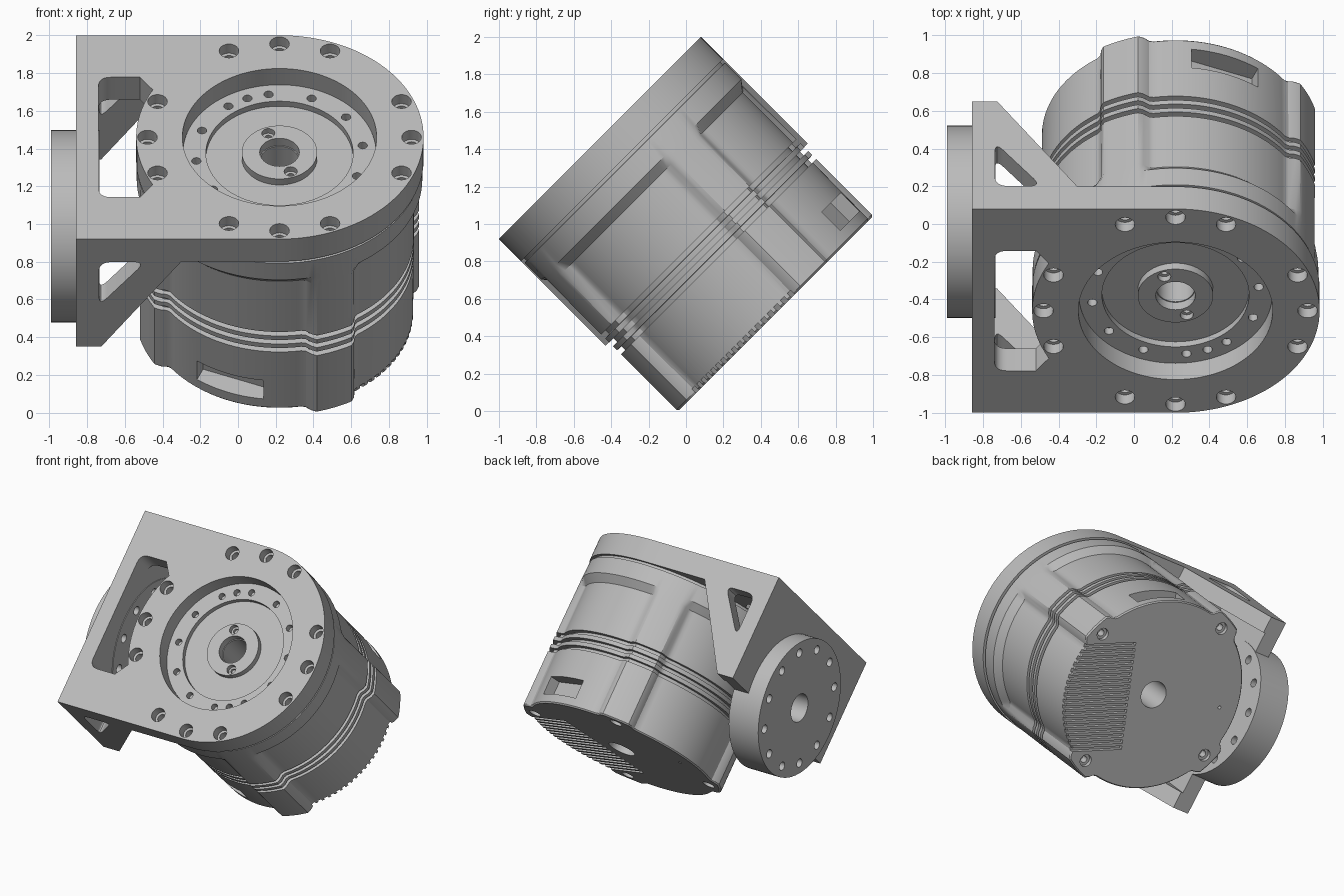
import bpy, bmesh, math
from math import radians, cos, sin, pi
from mathutils import Matrix, Vector

cube = bpy.data.objects.get("Cube")
if cube:
    bpy.data.objects.remove(cube, do_unlink=True)

mat = bpy.data.materials.new("machined grey")
mat.use_nodes = True
GREY = (0.5, 0.5, 0.5, 1)
mat.diffuse_color = GREY
mat.node_tree.nodes["Principled BSDF"].inputs["Base Color"].default_value = GREY

# Parts are drawn around the motor axis (local z), then tipped 45 degrees
TILT = Matrix.Rotation(radians(45), 4, 'X') @ Matrix.Translation((0.22, 0.707, 0))
FRONT, BACK, EDGE = 1.358, 1.19, 0.764
WALL_OUT, WALL_IN = -1.08, -0.96
FLANGE_W = 0.69
LOBES = [22.5 + 90 * k for k in range(4)]


def lobe(angle):
    """1 on a corner rib, 0 between ribs."""
    d = abs((math.degrees(angle) - LOBES[0] + 45) % 90 - 45)
    t = min(max((12.5 - d) / 5, 0), 1)
    return t * t * (3 - 2 * t)


def loft(bm, rows, n=96, move=Matrix()):
    """Rows of (height, radius[, rib radius]) skinned into a closed solid."""
    rings = []
    for row in rows:
        z, r, rib = row[0], row[1], row[-1]
        ring = []
        for i in range(n):
            a = 2 * pi * i / n
            q = r + (rib - r) * lobe(a) if len(row) > 2 else r
            ring.append(bm.verts.new(move @ Vector((q * cos(a), q * sin(a), z))))
        rings.append(ring)
    for lo, hi in zip(rings, rings[1:]):
        for i in range(n):
            j = (i + 1) % n
            bm.faces.new((lo[i], lo[j], hi[j], hi[i]))
    bm.faces.new(rings[0][::-1])
    bm.faces.new(rings[-1])


def prism(bm, pts, axis, lo, hi):
    """Outline extruded along an axis."""
    place = {'x': lambda a, b, c: (c, a, b),
             'y': lambda a, b, c: (a, c, b),
             'z': lambda a, b, c: (a, b, c)}[axis]
    ends = [[bm.verts.new(place(a, b, c)) for a, b in pts] for c in (lo, hi)]
    n = len(pts)
    for i in range(n):
        j = (i + 1) % n
        bm.faces.new((ends[0][i], ends[0][j], ends[1][j], ends[1][i]))
    bm.faces.new(ends[0][::-1])
    bm.faces.new(ends[1])


def box(bm, lo, hi, turn=0):
    mid = [(a + b) / 2 for a, b in zip(lo, hi)]
    size = [b - a for a, b in zip(lo, hi)]
    m = (Matrix.Rotation(radians(turn), 4, 'Z') @ Matrix.Translation(mid)
         @ Matrix.Diagonal((*size, 1)))
    bmesh.ops.create_cube(bm, size=1, matrix=m)


def arc(r, a0, a1, n, cx=0, cy=0):
    return [(cx + r * cos(radians(a0 + (a1 - a0) * i / n)),
             cy + r * sin(radians(a0 + (a1 - a0) * i / n))) for i in range(n + 1)]


def rounded(pts, r, n=6):
    """Outline with softened corners."""
    out = []
    for i, p in enumerate(pts):
        p = Vector(p)
        a = p + (Vector(pts[i - 1]) - p).normalized() * r
        b = p + (Vector(pts[(i + 1) % len(pts)]) - p).normalized() * r
        for k in range(n + 1):
            t = k / n
            out.append(tuple(a * (1 - t) ** 2 + p * 2 * t * (1 - t) + b * t * t))
    return out


def polar(r, deg):
    return Matrix.Translation((r * cos(radians(deg)), r * sin(radians(deg)), 0))


def mesh_object(name, bm):
    bmesh.ops.recalc_face_normals(bm, faces=bm.faces)
    me = bpy.data.meshes.new(name)
    bm.to_mesh(me)
    bm.free()
    ob = bpy.data.objects.new(name, me)
    bpy.context.collection.objects.link(ob)
    return ob


def finish(name, bm, cuts=None):
    ob = mesh_object(name, bm)
    if cuts:
        tool = mesh_object(name + "_cutter", cuts)
        tool.hide_render = True
        mod = ob.modifiers.new("cut", 'BOOLEAN')
        mod.object, mod.solver, mod.use_self = tool, 'EXACT', True
        deps = bpy.context.evaluated_depsgraph_get()
        done = bpy.data.meshes.new_from_object(ob.evaluated_get(deps))
        ob.modifiers.clear()
        ob.data = done
        bpy.data.objects.remove(tool, do_unlink=True)
    ob.data.transform(TILT)
    ob.data.materials.clear()
    ob.data.materials.append(mat)
    bpy.ops.object.select_all(action='DESELECT')
    ob.select_set(True)
    bpy.context.view_layer.objects.active = ob
    bpy.ops.object.shade_smooth_by_angle(angle=radians(28))
    return ob


# Front plate with bore, bolt holes and curved window
bm, cut = bmesh.new(), bmesh.new()
prism(bm, arc(EDGE, -90, 90, 64) + [(WALL_OUT, EDGE), (WALL_OUT, -EDGE)], 'z', BACK, FRONT)
loft(cut, [(1.1, 0.515), (1.5, 0.515)])
for quarter in range(4):
    for step in (-22.5, 0, 22.5):
        loft(cut, [(1.1, 0.034), (1.29, 0.034), (1.29, 0.052), (1.5, 0.052)], 20,
             polar(0.7, 90 * quarter + step))
inner = arc(0.76, 149, 211, 20)
top, low = (-0.74, 0.45), (-0.74, -0.45)
corner = rounded([(WALL_IN, -0.45), low, inner[-1], inner[0], top, (WALL_IN, 0.45)], 0.07)
left_low, left_top = corner[:7], corner[-7:]
prism(cut, left_top + left_low + [low] + inner[::-1][1:-1] + [top], 'z', 1.0, 1.5)
finish("front_plate", bm, cut)


def flange_holes():
    cut = bmesh.new()
    prism(cut, arc(0.105, 0, 350, 35, 0, FLANGE_W), 'x', -1.4, -0.8)
    for k in range(12):
        a = radians(15 + 30 * k)
        prism(cut, arc(0.032, 0, 340, 17, 0.43 * cos(a), FLANGE_W + 0.43 * sin(a)),
              'x', -1.4, -0.8)
    return cut


# Side wall and round mounting flange
bm = bmesh.new()
prism(bm, [(-EDGE, 0.552), (EDGE, 0.552), (EDGE, BACK), (-EDGE, BACK)], 'x', WALL_OUT, WALL_IN)
finish("side_wall", bm, flange_holes())
bm = bmesh.new()
prism(bm, arc(0.51, 0, 355, 71, 0, FLANGE_W), 'x', -1.21, -0.955)
finish("mounting_flange", bm, flange_holes())

# Triangular gussets
for name, lo, hi in (("right_gusset", -EDGE, -0.64), ("left_gusset", 0.64, EDGE)):
    bm, cut = bmesh.new(), bmesh.new()
    prism(bm, [(WALL_IN, 0.552), (-0.945, 0.552), (-0.52, BACK), (WALL_IN, BACK)], 'y', lo, hi)
    prism(cut, rounded([(-0.957, 0.86), (-0.957, 1.186), (-0.71, 1.186)], 0.07), 'y',
          lo - 0.1, hi + 0.1)
    finish(name, bm, cut)

# Motor housing: ribbed barrel with three ring grooves
rows = [(0.03, 0.7, 0.755), (0.04, 0.708, 0.765)]
for g in (0.475, 0.535, 0.595):
    for z, drop in ((-0.015, 0), (-0.014, 0.035), (0.014, 0.035), (0.015, 0)):
        rows.append((g + z, 0.712 - drop, 0.765 - drop))
rows += [(0.99, 0.712, 0.762), (1.045, 0.757, 0.762), (1.17, 0.757), (1.172, 0.742), (BACK, 0.742)]
bm, cut = bmesh.new(), bmesh.new()
loft(bm, rows, 192)
loft(cut, [(-0.2, 0.1), (1.5, 0.1)], 48)
for a in LOBES:
    loft(cut, [(-0.1, 0.045), (0.06, 0.045), (0.06, 0.025), (0.12, 0.025)], 20, polar(0.675, a))
loft(cut, [(-0.1, 0.012), (0.08, 0.012)], 12, polar(0.56, 170))
# Cooling fins on the end cap
for i in range(18):
    t = (i - 8.5) * 0.046
    box(cut, (0.2, t - 0.013, -0.1), (0.95, t + 0.013, 0.062), -22.5)
# Connector ports
for a in (67.5, 247.5):
    box(cut, (0.6, -0.19, 0.1), (0.9, 0.19, 0.24), a)
finish("motor_housing", bm, cut)

# Output disc with raised hub
bm, cut = bmesh.new(), bmesh.new()
loft(bm, [(1.15, 0.513), (1.238, 0.513), (1.238, 0.39), (1.2, 0.39), (1.2, 0.2), (1.245, 0.2)])
loft(cut, [(1.0, 0.105), (1.4, 0.105)], 48)
for a in [7.5 + 30 * k for k in range(12)] + [112.5, 292.5]:
    loft(cut, [(1.17, 0.025), (1.4, 0.025)], 16, polar(0.445, a))
for a in (112.5, 292.5):
    loft(cut, [(1.17, 0.02), (1.21, 0.02), (1.21, 0.035), (1.4, 0.035)], 16, polar(0.155, a))
finish("output_disc", bm, cut)
